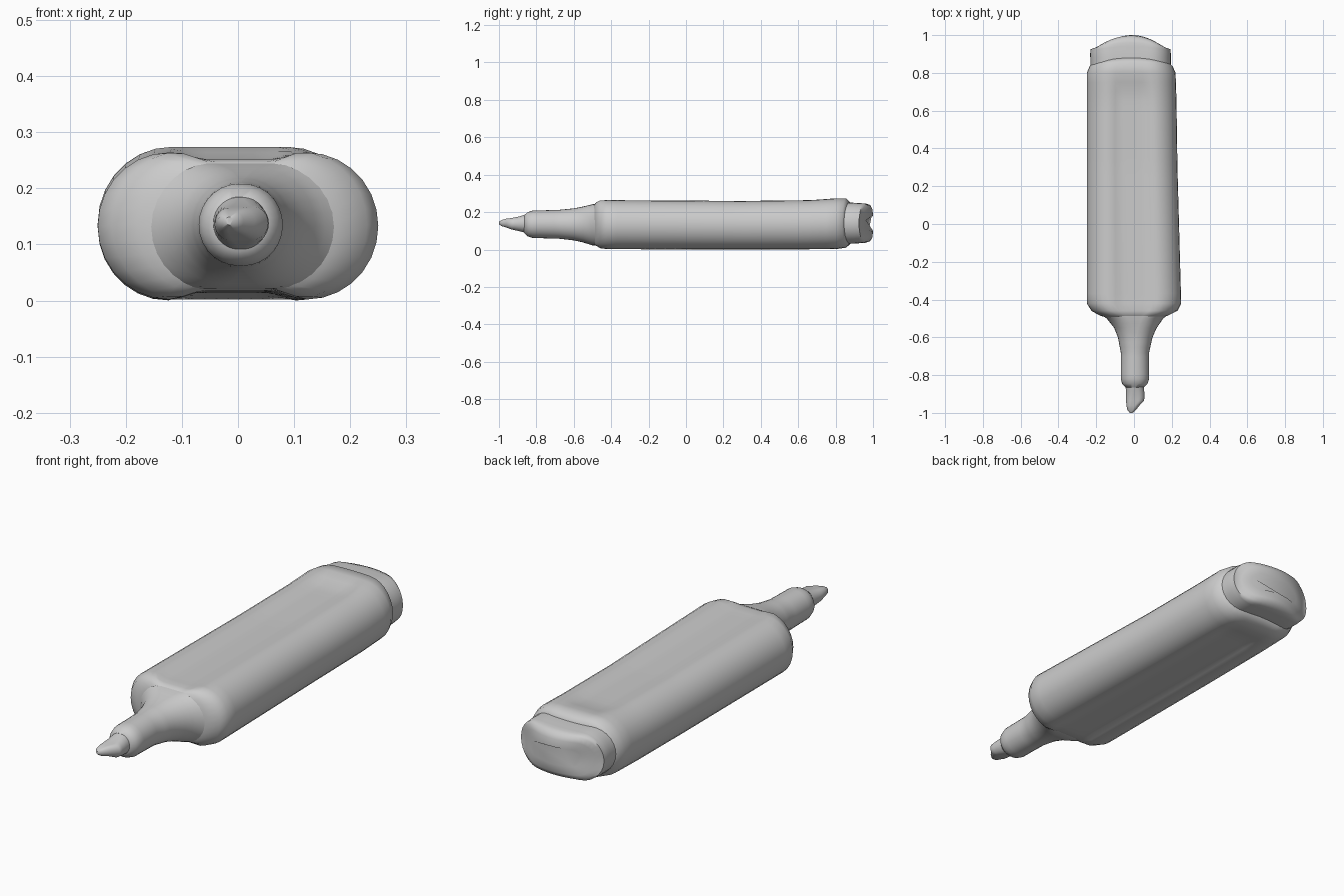
import bpy
import bmesh
from math import sin, cos, pi

cube = bpy.data.objects.get("Cube")
if cube:
    bpy.data.objects.remove(cube)

grey = bpy.data.materials.new("plain grey")
grey.use_nodes = True
COLOUR = (0.6, 0.6, 0.6, 1)
grey.diffuse_color = COLOUR
grey.node_tree.nodes["Principled BSDF"].inputs["Base Color"].default_value = COLOUR

ARC, FLAT = 14, 10


def ease(a, b, v):
    t = max(0, min(1, (v - a) / (b - a)))
    return t * t * (3 - 2 * t)


def section(hx, hz):
    """Rounded slot outline: two half circles joined by subdivided flats."""
    r = min(hx, hz) * 0.97
    fx, fz = hx - r, hz - r
    pts = []
    for side in (1, -1):
        for i in range(ARC + 1):
            a = -pi / 2 + pi * i / ARC
            pts.append((side * (fx + r * cos(a)), side * (r * sin(a) + fz * sin(a))))
        for i in range(1, FLAT):
            pts.append((side * fx * (1 - 2 * i / FLAT), side * hz))
    return pts


def loft(name, rows, recess=0, step=0.05):
    """Skin rows of (y, left x, right x, bottom z, top z, bow)."""
    dense = []
    for a, b in zip(rows, rows[1:]):
        n = max(1, round(abs(b[0] - a[0]) / step))
        dense += [[p + (q - p) * i / n for p, q in zip(a, b)] for i in range(n)]
    dense.append(rows[-1])
    bm = bmesh.new()
    rings = []
    for y, x0, x1, z0, z1, bow in dense:
        cx, cz, hx, hz = (x0 + x1) / 2, (z0 + z1) / 2, (x1 - x0) / 2, (z1 - z0) / 2
        ring = []
        for px, pz in section(hx, hz):
            # long shallow grip panel pressed into the top and bottom
            dip = recess * (1 - ease(0.06, 0.12, abs(px))) * (1 - ease(0.7, 0.8, y))
            pz -= dip * (1 if pz > 0 else -1) * ease(0.3, 0.9, abs(pz) / hz)
            ring.append(bm.verts.new((cx + px, y - bow * (px / hx) ** 2, cz + pz)))
        rings.append(ring)
    for a, b in zip(rings, rings[1:]):
        for i in range(len(a)):
            j = (i + 1) % len(a)
            bm.faces.new((a[i], a[j], b[j], b[i]))
    bm.faces.new(rings[0])
    bm.faces.new(rings[-1])
    bmesh.ops.recalc_face_normals(bm, faces=bm.faces)
    mesh = bpy.data.meshes.new(name)
    bm.to_mesh(mesh)
    bm.free()
    mesh.materials.append(grey)
    obj = bpy.data.objects.new(name, mesh)
    bpy.context.collection.objects.link(obj)
    bpy.ops.object.select_all(action="DESELECT")
    obj.select_set(True)
    bpy.context.view_layer.objects.active = obj
    bpy.ops.object.shade_smooth_by_angle(angle=0.9)


# Flat barrel with a slight taper and a rounded front shoulder
loft("barrel", [
    (-0.50, -0.13, 0.13, 0.03, 0.24, 0),
    (-0.485, -0.18, 0.18, 0.012, 0.26, 0),
    (-0.46, -0.225, 0.23, 0.004, 0.266, 0),
    (-0.42, -0.25, 0.25, 0.002, 0.264, 0),
    (0.3, -0.25, 0.23, 0, 0.26, 0),
    (0.65, -0.25, 0.225, 0, 0.265, 0),
    (0.80, -0.25, 0.22, 0.002, 0.274, 0),
    (0.855, -0.235, 0.205, 0.01, 0.274, 0.02),
    (0.88, -0.22, 0.19, 0.03, 0.25, 0.03),
], recess=0.014)

# Bowed plug closing the back end
loft("end_plug", [
    (0.82, -0.23, 0.195, 0.03, 0.252, 0),
    (0.90, -0.232, 0.195, 0.032, 0.25, 0),
    (0.96, -0.23, 0.193, 0.036, 0.246, 0.035),
    (0.985, -0.218, 0.182, 0.045, 0.238, 0.06),
    (0.997, -0.195, 0.16, 0.065, 0.215, 0.06),
    (1.0, -0.14, 0.12, 0.1, 0.18, 0.04),
], step=0.02)

# Flared neck running into the round holder
loft("neck", [
    (-0.45, -0.21, 0.22, 0.02, 0.25, 0),
    (-0.50, -0.145, 0.155, 0.022, 0.242, 0),
    (-0.55, -0.105, 0.12, 0.038, 0.23, 0),
    (-0.60, -0.085, 0.098, 0.049, 0.22, 0),
    (-0.68, -0.07, 0.08, 0.058, 0.212, 0),
    (-0.82, -0.07, 0.08, 0.062, 0.208, 0),
    (-0.845, -0.063, 0.072, 0.07, 0.2, 0),
    (-0.865, -0.045, 0.052, 0.088, 0.185, 0),
], step=0.025)

# Chisel nib, cut slanting to one side
loft("nib", [
    (-0.85, -0.045, 0.052, 0.088, 0.188, 0),
    (-0.90, -0.042, 0.055, 0.1, 0.175, 0),
    (-0.935, -0.042, 0.054, 0.108, 0.168, 0),
    (-0.96, -0.04, 0.03, 0.118, 0.165, 0),
    (-0.985, -0.035, 0.01, 0.125, 0.158, 0),
    (-1.0, -0.022, -0.008, 0.135, 0.149, 0),
], step=0.02)
